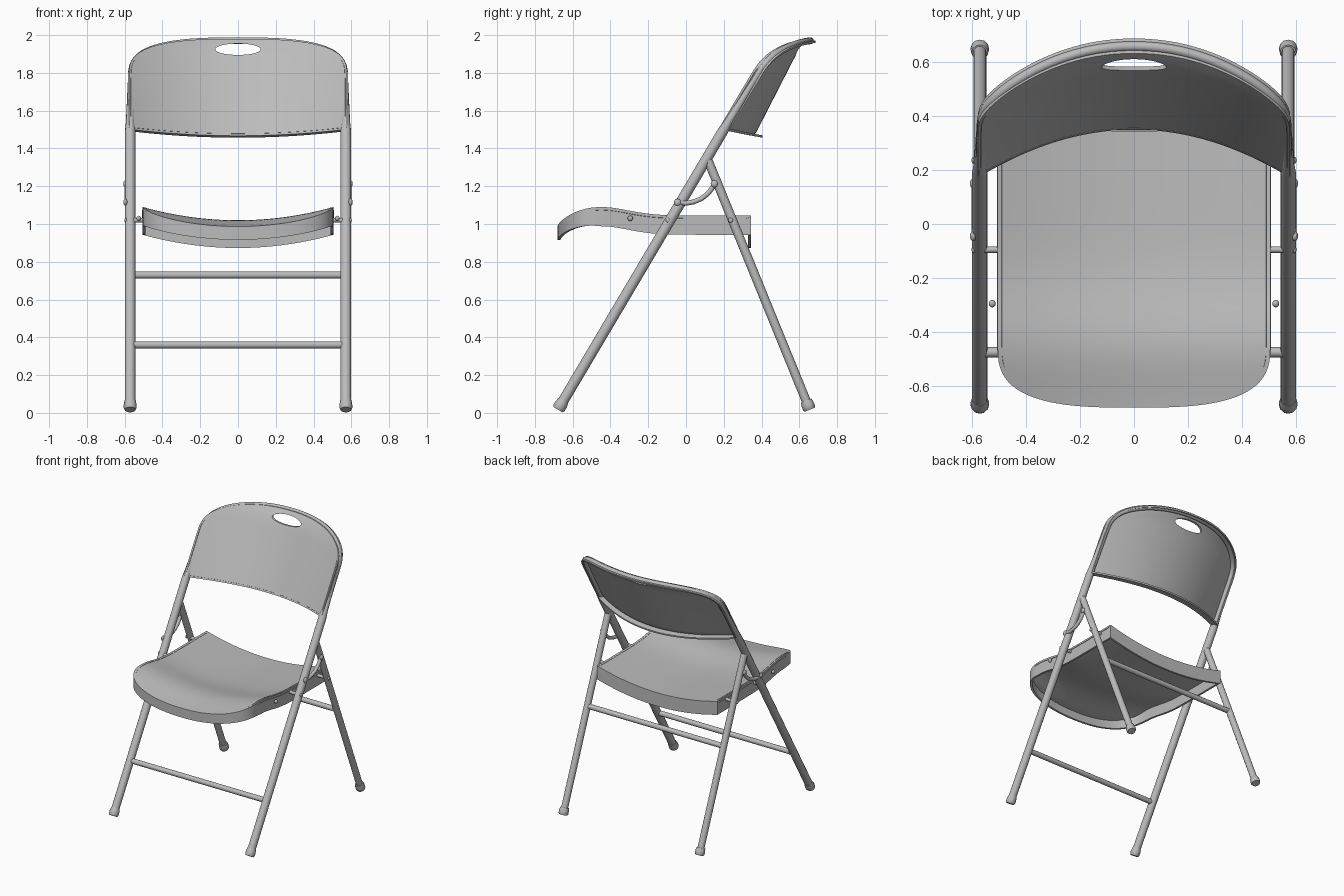
import bpy, bmesh, math
from mathutils import Vector

if "Cube" in bpy.data.objects:
    bpy.data.objects.remove(bpy.data.objects["Cube"])

grey = bpy.data.materials.new("light grey")
grey.diffuse_color = (0.5, 0.5, 0.5, 1)
grey.use_nodes = True
grey.node_tree.nodes["Principled BSDF"].inputs["Base Color"].default_value = grey.diffuse_color


def finish(ob, angle=35):
    """Apply modifiers / convert to mesh, smooth and colour."""
    bpy.ops.object.select_all(action='DESELECT')
    ob.select_set(True)
    bpy.context.view_layer.objects.active = ob
    bpy.ops.object.convert(target='MESH')
    ob = bpy.context.view_layer.objects.active
    bpy.ops.object.shade_smooth_by_angle(angle=math.radians(angle))
    ob.data.materials.clear()
    ob.data.materials.append(grey)
    return ob


def tube(name, pts, r, radii=None):
    cu = bpy.data.curves.new(name, 'CURVE')
    cu.dimensions = '3D'
    cu.bevel_depth = r
    cu.bevel_resolution = 4
    cu.use_fill_caps = True
    sp = cu.splines.new('POLY')
    sp.points.add(len(pts) - 1)
    for i, p in enumerate(pts):
        sp.points[i].co = (*p, 1)
        sp.points[i].radius = radii[i] if radii else 1
    ob = bpy.data.objects.new(name, cu)
    bpy.context.collection.objects.link(ob)
    return finish(ob)


def ball(name, p, r, sx=0.6):
    bpy.ops.mesh.primitive_uv_sphere_add(segments=16, ring_count=8, radius=r, location=p)
    ob = bpy.context.object
    ob.name = name
    ob.scale = (sx, 1, 1)
    finish(ob)


def shell(name, f, nu, nv, r, down, thick):
    """Curved sheet f(u, v) with a rounded rim turned along down(p)."""
    bm = bmesh.new()
    g = [[bm.verts.new(f(math.sin(math.pi / 2 * (2 * i / nu - 1)), j / nv))
          for i in range(nu + 1)] for j in range(nv + 1)]
    for j in range(nv):
        for i in range(nu):
            bm.faces.new((g[j][i], g[j][i + 1], g[j + 1][i + 1], g[j + 1][i]))
    border, out = [], {}
    for e in bm.edges:
        if e.is_boundary:
            lp = e.link_loops[0]
            a, b = lp.vert, lp.link_loop_next.vert
            border.append((a, b))
            t = e.calc_tangent(lp)
            for v in (a, b):
                out[v] = out.get(v, Vector()) - t
    base = {v: (v.co.copy(), o.normalized(), Vector(down(v.co))) for v, o in out.items()}
    prev = {v: v for v in base}
    for k in range(1, 5):
        a = math.radians(min(k * 30, 90))
        ring = {}
        for v, (p, o, d) in base.items():
            fall = d if k == 4 else d.normalized() * r * (1 - math.cos(a))
            ring[v] = bm.verts.new(p + o * r * math.sin(a) + fall)
        for a_, b_ in border:
            bm.faces.new((prev[b_], prev[a_], ring[a_], ring[b_]))
        prev = ring
    me = bpy.data.meshes.new(name)
    bm.to_mesh(me)
    bm.free()
    ob = bpy.data.objects.new(name, me)
    bpy.context.collection.objects.link(ob)
    s = ob.modifiers.new("thickness", 'SOLIDIFY')
    s.thickness = thick
    s.offset = -1
    return ob


def arch(t, p, q):
    return max(0, 1 - abs(t) ** p) ** q


# Seat: dished, rounded front corners, skirt all round
def seat_point(u, v):
    yf = -0.45 - 0.23 * arch(u, 3, 0.35)
    y = yf + v * (0.345 - yf)
    z = 1.045 + 0.045 * math.exp(-((y + 0.45) / 0.2) ** 2) - 0.07 * (1 - u * u)
    return (0.505 * u, y, z)


def seat_skirt(p):
    return (0, 0, -(0.068 + 0.034 * min(1, (p.y + 0.7) / 0.25)))


finish(shell("seat", seat_point, 48, 30, 0.018, seat_skirt, 0.016))


# Backrest: leaning panel bowed backwards, with rim and hand hole
def leg_y(z):
    return -0.67 + (z - 0.03) * 0.592


def back_top(t):
    return 1.77 + 0.21 * arch(t, 2.8, 0.3)


def back_y(t, z):
    curl = 0.02 * max(0, (z - 1.88) / 0.1) ** 2 * (1 - t * t)
    return leg_y(z) - 0.03 + (1 - t * t) * (0.2 - 0.08 * (z - 1.45)) + curl


def back_point(u, v):
    zb = 1.467 + 0.035 * u * u
    z = zb + v * (back_top(u) - zb)
    return (0.578 * u, back_y(u, z), z)


back = shell("backrest", back_point, 48, 24, 0.02, lambda p: (0, 0.055, -0.01), 0.012)
bpy.ops.mesh.primitive_cylinder_add(vertices=40, radius=1, depth=0.5,
                                    location=(0, 0.6, 1.925), rotation=(math.pi / 2, 0, 0))
cutter = bpy.context.object
cutter.name = "hand_hole_cutter"
cutter.scale = (0.12, 0.03, 1)
cutter.hide_render = True
bpy.context.view_layer.update()
b = back.modifiers.new("hand hole", 'BOOLEAN')
b.operation = 'DIFFERENCE'
b.solver = 'EXACT'
b.object = cutter
finish(back)
bpy.data.objects.remove(cutter)

# Front legs and back frame as one bent tube
arc = []
for i in range(41):
    s = math.sin(math.pi / 2 * (i / 20 - 1))
    z = back_top(s) - 0.01
    arc.append((0.565 * s, back_y(s, z) + 0.035, z))
X = 0.571
frame = [(-X, leg_y(z), z) for z in (0.03, 1.49, 1.54)] + arc \
    + [(X, leg_y(z), z) for z in (1.54, 1.49, 0.03)]
tube("front_frame", frame, 0.028, [1, 1, 0.8] + [0.65] * 41 + [0.8, 1, 1])


# Cross bars
def rear_y(z):
    return 0.65 - 0.408 * (z - 0.03)


tube("front_cross_bar", [(-X, leg_y(0.36), 0.36), (X, leg_y(0.36), 0.36)], 0.019)
tube("rear_cross_bar", [(-X, rear_y(0.73), 0.73), (X, rear_y(0.73), 0.73)], 0.019)

for side, s in (("left", -1), ("right", 1)):
    x = s * X
    # Rear leg
    tube(side + "_rear_leg", [(x, rear_y(z), z) for z in (0.03, 1.335)], 0.024)
    # Rubber feet, slightly flared
    for nm, fy in (("front", leg_y), ("rear", rear_y)):
        tube(f"{side}_{nm}_foot", [(x, fy(z), z) for z in (0.017, 0.027, 0.045, 0.065)],
             0.034, [0.85, 1, 1, 0.88])
    # Curved folding link with rivets
    link = [(-0.045, 1.115), (0, 1.11), (0.04, 1.117), (0.08, 1.133),
            (0.115, 1.16), (0.135, 1.185), (0.15, 1.213)]
    tube(side + "_link", [(s * 0.588, y, z) for y, z in link], 0.013)
    for y, z in (link[0], link[-1]):
        ball(side + "_link_rivet", (s * 0.596, y, z), 0.019)
    # Seat pivots and stop
    for y, z in ((-0.095, 1.02), (0.236, 1.02)):
        tube(side + "_seat_pivot", [(s * 0.505, y, z), (s * 0.575, y, z)], 0.012)
    ball(side + "_seat_stop", (s * 0.525, -0.295, 1.03), 0.014, 0.9)
    for y, z in ((-0.095, 1.02), (0.236, 1.02)):
        ball(side + "_pivot_cap", (s * 0.594, y, z), 0.013)
